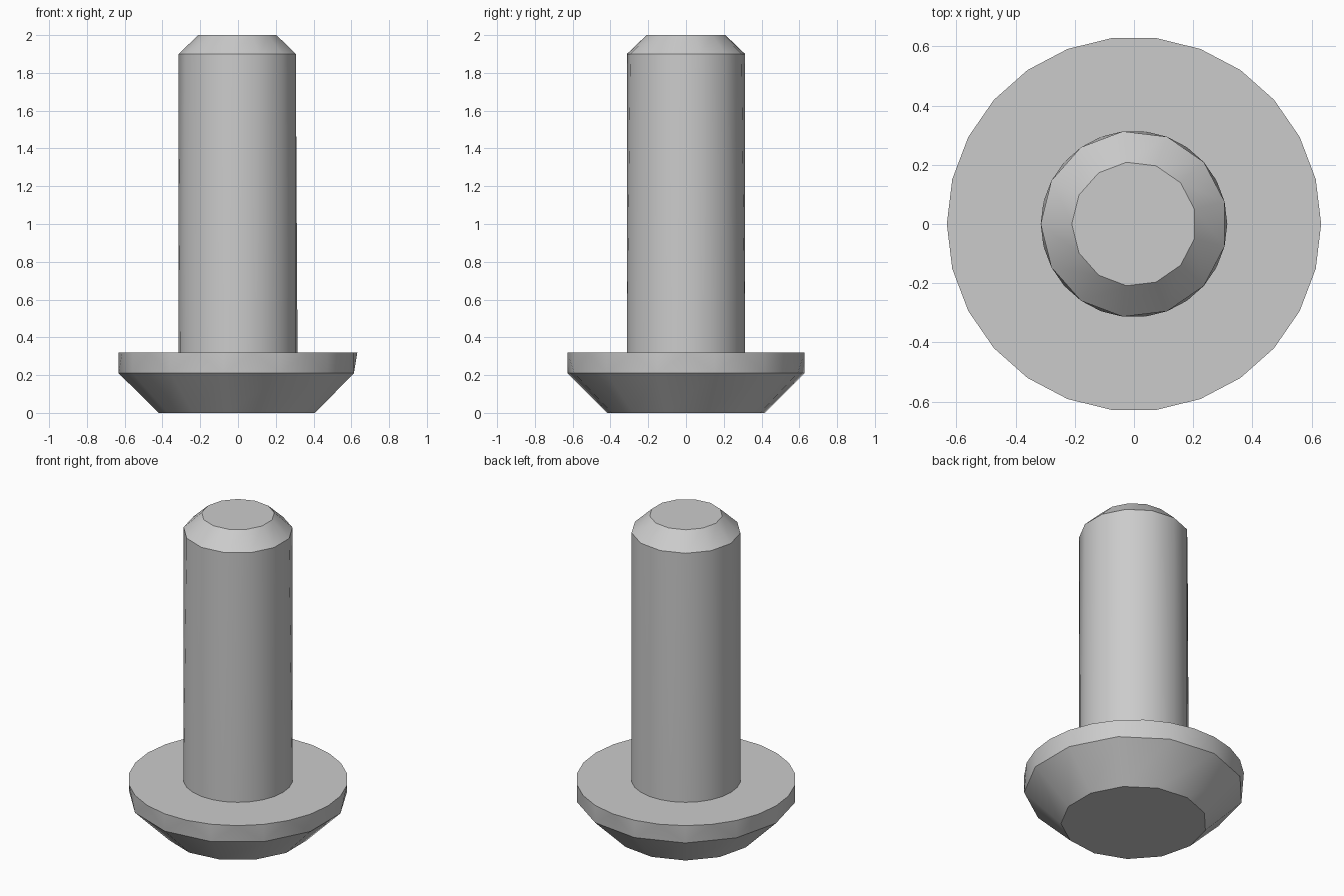
import bpy, bmesh
from math import cos, sin, pi

cube = bpy.data.objects.get("Cube")
if cube:
    bpy.data.objects.remove(cube, do_unlink=True)

# Single plain material
grey = bpy.data.materials.new("plain_grey")
grey.use_nodes = True
colour = (0.6, 0.6, 0.6, 1)
grey.diffuse_color = colour
grey.node_tree.nodes["Principled BSDF"].inputs["Base Color"].default_value = colour

SIDES = 13


def ring(bm, radius, z, fine):
    """Coarse ring of SIDES points, or a fine one with twice as many."""
    n = SIDES * 2 if fine else SIDES
    return [bm.verts.new((radius * cos(pi + 2 * pi * i / n),
                          radius * sin(pi + 2 * pi * i / n), z)) for i in range(n)]


def join_same(bm, low, high):
    n = len(low)
    for i in range(n):
        j = (i + 1) % n
        bm.faces.new((low[i], low[j], high[j], high[i]))


def join_fine(bm, coarse, fine):
    """Fan each coarse side out to the two fine sides facing it."""
    for i in range(SIDES):
        j = (i + 1) % SIDES
        a, mid, b = fine[2 * i], fine[2 * i + 1], fine[2 * j]
        bm.faces.new((coarse[i], a, mid))
        bm.faces.new((coarse[i], mid, coarse[j]))
        bm.faces.new((coarse[j], mid, b))


bm = bmesh.new()

# Head: flat end, cone and rim
head_end = ring(bm, 0.42, 0, False)
rim_low = ring(bm, 0.632, 0.21, False)
rim_top = ring(bm, 0.632, 0.32, True)
bm.faces.new(head_end)
join_same(bm, head_end, rim_low)
join_fine(bm, rim_low, rim_top)

# Shoulder and shank
shank_base = ring(bm, 0.315, 0.32, True)
shank_top = ring(bm, 0.315, 1.9, False)
join_same(bm, rim_top, shank_base)
join_fine(bm, shank_top, shank_base)

# Chamfered tip
tip = ring(bm, 0.21, 2, False)
join_same(bm, shank_top, tip)
bm.faces.new(tip)

bmesh.ops.recalc_face_normals(bm, faces=bm.faces)
mesh = bpy.data.meshes.new("round_head_pin")
bm.to_mesh(mesh)
bm.free()
mesh.materials.append(grey)
pin = bpy.data.objects.new("round_head_pin", mesh)
bpy.context.collection.objects.link(pin)
bpy.context.view_layer.objects.active = pin
pin.select_set(True)
bpy.ops.object.shade_smooth_by_angle(angle=pi / 6)
